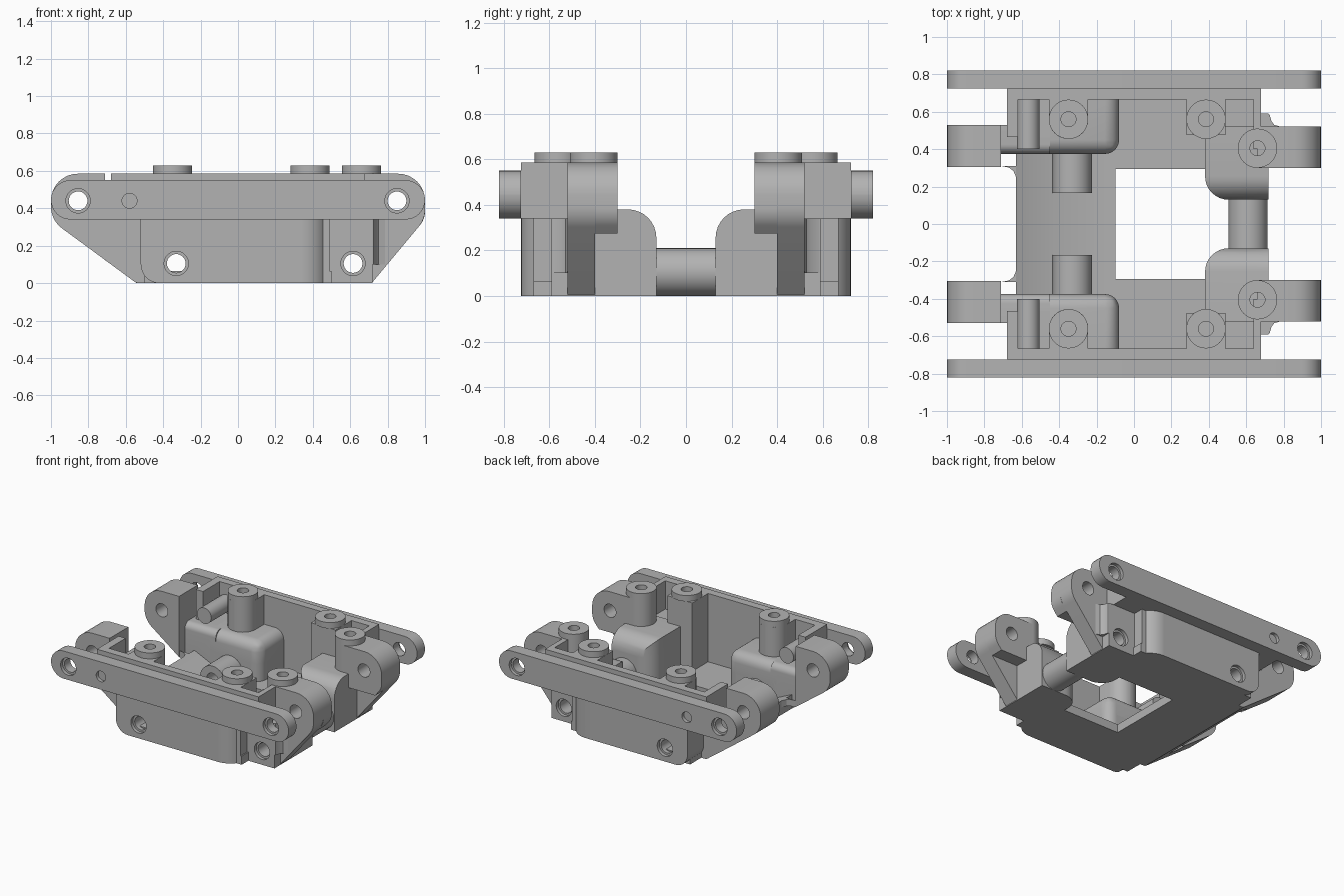
import bpy, bmesh, math
from mathutils import Vector

if "Cube" in bpy.data.objects:
    bpy.data.objects.remove(bpy.data.objects["Cube"])

grey = bpy.data.materials.new("plain grey")
grey.use_nodes = True
grey.diffuse_color = (0.45, 0.45, 0.45, 1)
grey.node_tree.nodes["Principled BSDF"].inputs["Base Color"].default_value = (0.45, 0.45, 0.45, 1)


def fillet(corners, steps=8):
    """Outline from (u, v) corners; a third value rounds that corner."""
    out = []
    for i, c in enumerate(corners):
        p = Vector(c[:2])
        if len(c) == 2:
            out.append(p)
            continue
        a = (Vector(corners[i - 1][:2]) - p).normalized()
        b = (Vector(corners[(i + 1) % len(corners)][:2]) - p).normalized()
        half = a.angle(b) / 2
        centre = p + (a + b).normalized() * c[2] / math.sin(half)
        start = p + a * c[2] / math.tan(half) - centre
        end = p + b * c[2] / math.tan(half) - centre
        sweep = math.pi - 2 * half
        for k in range(steps + 1):
            t = k / steps * sweep
            out.append(centre + (start * math.sin(sweep - t) + end * math.sin(t)) / math.sin(sweep))
    return out


def circle(u, v, r, steps=40):
    return [Vector((u + r * math.cos(k * math.tau / steps), v + r * math.sin(k * math.tau / steps)))
            for k in range(steps)]


def prism(name, axis, corners, lo, hi, holes=(), mirror=True, round_rule=None, radius=0.0):
    """Extrude an outline with round holes along y (outline in x, z) or z (outline in x, y)."""
    bm = bmesh.new()
    loops = [fillet(corners)] + [circle(*h) for h in holes]
    caps = ([], [])
    for loop in loops:
        rings = []
        for h in (lo, hi):
            rings.append([bm.verts.new((p.x, h, p.y) if axis == "y" else (p.x, p.y, h)) for p in loop])
        for k in range(len(loop)):
            bm.faces.new((rings[0][k - 1], rings[0][k], rings[1][k], rings[1][k - 1]))
        for cap, ring in zip(caps, rings):
            cap.append(ring)
    for cap in caps:
        if holes:
            edges = [bm.edges.get((ring[k - 1], ring[k])) for ring in cap for k in range(len(ring))]
            bmesh.ops.triangle_fill(bm, use_beauty=True, edges=edges)
        else:
            bm.faces.new(cap[0])
    if round_rule:
        edges = [e for e in bm.edges if round_rule(e.verts[0].co, e.verts[1].co)]
        bmesh.ops.bevel(bm, geom=edges, offset=radius, segments=8, profile=0.5, affect="EDGES")
    bmesh.ops.recalc_face_normals(bm, faces=bm.faces)
    mesh = bpy.data.meshes.new(name)
    bm.to_mesh(mesh)
    bm.free()
    mesh.materials.append(grey)
    obj = bpy.data.objects.new(name, mesh)
    bpy.context.scene.collection.objects.link(obj)
    if mirror:
        obj.modifiers.new("both sides", "MIRROR").use_axis = (False, True, False)
    obj.select_set(True)
    bpy.context.view_layer.objects.active = obj


def box(name, x0, x1, y0, y1, z0, z1, **options):
    prism(name, "z", [(x0, y0), (x1, y0), (x1, y1), (x0, y1)], z0, z1, **options)


def rod(name, axis, u, v, r, lo, hi, **options):
    prism(name, axis, [tuple(p) for p in circle(u, v, r)], lo, hi, **options)


def soft_corner(x, y, z):
    """Rule for the three edges meeting at a box corner."""
    def rule(a, b):
        ends = [abs(p - t) < 1e-4 and abs(q - t) < 1e-4 for p, q, t in zip(a, b, (x, y, z))]
        return sum(ends) == 2
    return rule


bpy.ops.object.select_all(action="DESELECT")
rear_eye, front_eye = (-.855, .44), (.85, .44)
rear_link, front_link = (-.33, .105), (.615, .105)
bore, wide = (.05,), (.065,)

# Side rail with rounded ends, counterbored on its outer face
rail = [(-1, .34, .104), (1, .34, .104), (1, .55, .104), (-1, .55, .104)]
prism("side_rail", "y", rail, .725, .795, holes=[rear_eye + bore, front_eye + bore])
prism("side_rail_face", "y", rail, .795, .82, holes=[rear_eye + wide, front_eye + wide, (-.58, .44, .04)])

# Upper wall, its ledges and the rounded lower wall
prism("upper_wall", "z", [(-.68, .725), (.68, .725), (.68, .52), (.64, .52), (.64, .665),
                          (-.62, .665), (-.62, .465), (-.68, .465)], .34, .585)
box("front_ledge", .45, .68, .5, .725, .34, .37)
box("rear_ledge", -.68, -.45, .465, .725, .34, .36)
wall = [(-.52, .34), (-.52, 0, .1), (.34, 0), (.34, .34)]
prism("lower_wall", "y", wall, .665, .7, holes=[rear_link + bore])
prism("lower_wall_face", "y", wall, .7, .725, holes=[rear_link + wide])
prism("lower_wall_end", "y", [(-.52, .355), (-.52, 0, .1), (-.4, 0), (-.4, .355)], .5, .7)
prism("lower_wall_corner", "z", [(.3, .725), (.49, .725, .15), (.49, .48), (.3, .48)], 0, .34)

# Floor: a tray sloping up at the rear, open in the middle
tray = [(-.63, .17), (-.4, .065), (-.1, .065), (-.1, 0), (-.543, 0), (-.63, .064)]
prism("floor_rear", "y", tray, -.5, .5, mirror=False)
box("floor_side", -.1, .5, .295, .67, 0, .065)
box("floor_rear_side", -.45, -.1, .4, .67, 0, .065)
prism("floor_corner", "z", [(-.71, .31), (-.63, .31), (-.63, .25), (-.645, .285), (-.67, .302)], .12, .17)

# Rear lug and the shelf it grows from
prism("rear_lug", "y", [(-1, .585, .144), (-1, .336, .144), (-.71, .123), (-.71, .585)], .305, .53,
      holes=[rear_eye + bore])
prism("rear_lug_root", "y", [(-.72, .36), (-.72, .13), (-.543, 0, .05), (-.45, 0), (-.45, .36)], .375, .53,
      round_rule=lambda a, b: a.y + b.y < .751 and a.z + b.z > .719, radius=.05)

# Rear housing: bored base, round corner and soft top, with the link stub
prism("rear_housing_base", "y", [(-.5, 0), (-.155, 0), (-.155, .2), (-.5, .2)], .375, .665,
      holes=[rear_link + bore])
prism("rear_housing_corner", "z", [(-.165, .375), (-.08, .375, .075), (-.08, .67), (-.165, .67)], 0, .2)
box("rear_housing_top", -.5, -.08, .375, .67, .2, .36,
    round_rule=soft_corner(-.08, .375, .36), radius=.075)
rod("rear_link_stub", "y", -.33, .105, .105, .165, .38, holes=[rear_link + bore])

# Front housing and block, joined by the cross bar
prism("front_housing_base", "y", [(.515, 0), (.72, 0), (.72, .25), (.515, .25)], .13, .52,
      holes=[front_link + bore])
prism("front_housing_corner", "z", [(.38, .13, .125), (.525, .13), (.525, .52), (.38, .52)], 0, .25)
box("front_housing_top", .38, .72, .13, .52, .25, .38, radius=.125,
    round_rule=lambda a, b: a.y + b.y < .261 and (a.z + b.z > .759 or a.x + b.x < .761))
block = [(.45, 0), (.72, 0), (.72, .34), (.45, .34)]
prism("front_block", "y", block, .5, .565, holes=[front_link + bore])
prism("front_block_face", "y", block, .565, .59, holes=[front_link + wide])
prism("front_fillet", "z", [(.71, .59), (.725, .585), (.735, .55), (.75, .53), (.785, .52), (.71, .51)], .1, .34)
rod("cross_bar", "y", .61, .105, .105, 0, .14, holes=[front_link + bore])

# Front lug: full profile outside, shortened inside for clearance
prism("front_lug", "y", [(.64, .585), (1, .585, .144), (1, .342, .144), (.72, .006), (.72, .3), (.64, .3)],
      .4, .52, holes=[front_eye + bore])
prism("front_lug_inner", "y", [(.66, .585), (1, .585, .144), (1, .342, .12), (.944, .275), (.66, .275)],
      .3, .4, holes=[front_eye + bore])

# Screw posts with raised round caps
prism("rear_post", "z", [(-.455, .67), (-.455, .455, .104), (-.245, .455, .104), (-.245, .67)], .3, .585,
      holes=[(-.35, .56, .04)])
box("middle_post", .28, .49, .475, .67, 0, .585, holes=[(.385, .56, .04)])
rod("front_post", "z", .66, .405, .105, .3, .585, holes=[(.66, .405, .04)])
for name, x, y in (("rear", -.35, .56), ("middle", .385, .56), ("front", .66, .405)):
    rod(name + "_post_cap", "z", x, y, .105, .585, .63, holes=[(x, y, .04)])

# Pin across the rear pocket
rod("pocket_pin", "y", -.565, .44, .06, .4, .67)

bpy.ops.object.shade_smooth_by_angle(angle=math.radians(30))
